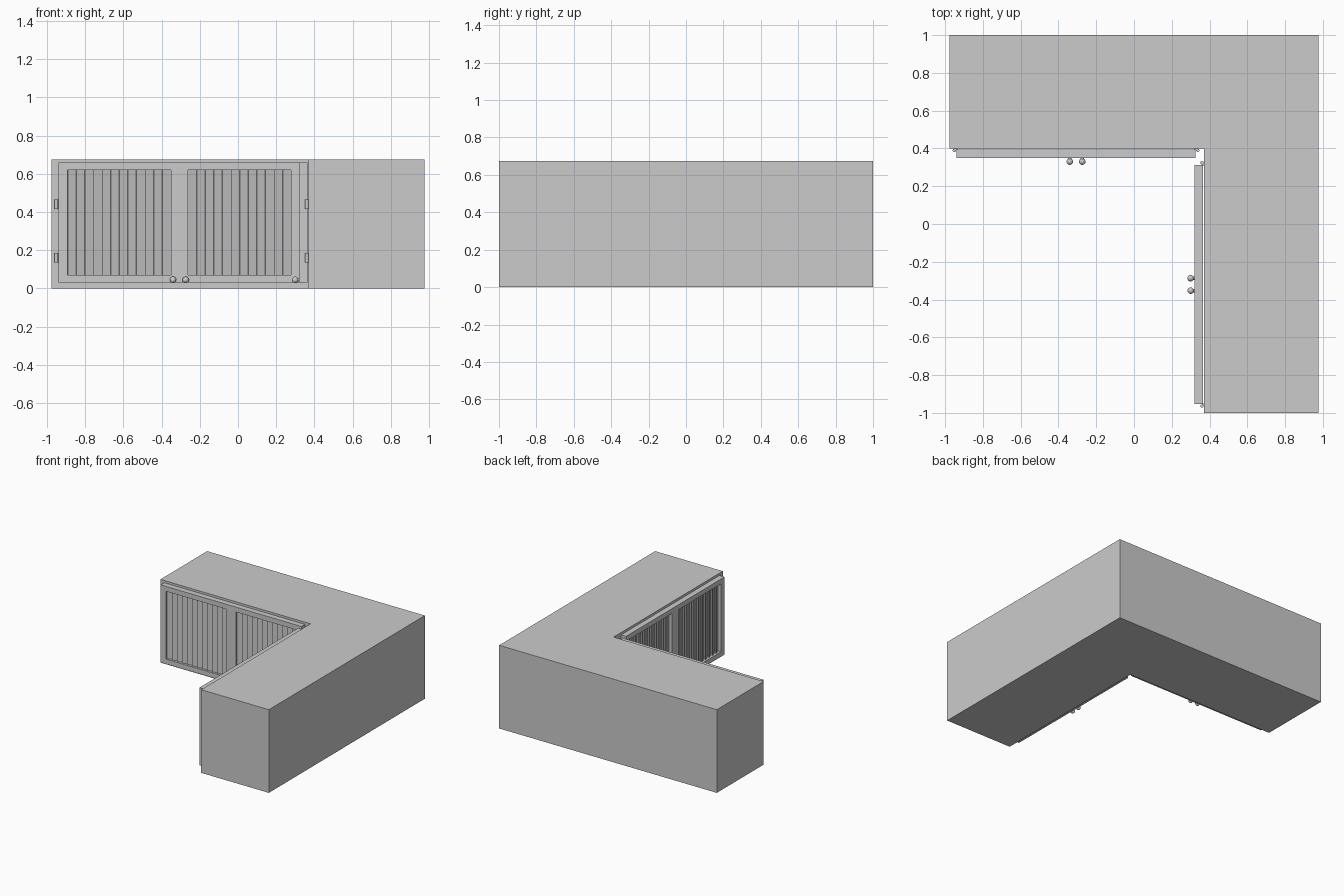
import bpy, bmesh
from math import radians
from mathutils import Matrix, Vector

if "Cube" in bpy.data.objects:
    bpy.data.objects.remove(bpy.data.objects["Cube"])

H = 0.675


def finish(name, bm, world=Matrix(), smooth=False):
    bmesh.ops.recalc_face_normals(bm, faces=bm.faces)
    me = bpy.data.meshes.new(name)
    bm.to_mesh(me)
    bm.free()
    for p in me.polygons:
        p.use_smooth = smooth
    ob = bpy.data.objects.new(name, me)
    bpy.context.collection.objects.link(ob)
    ob.matrix_world = world
    return ob


def add_box(bm, centre, size, angle=0):
    m = (Matrix.Translation(centre) @ Matrix.Rotation(angle, 4, 'Z')
         @ Matrix.Diagonal((*size, 1)))
    bmesh.ops.create_cube(bm, size=1, matrix=m)


# L-shaped cabinet body
bm = bmesh.new()
outline = [(-0.977, 0.4), (0.37, 0.4), (0.37, -1), (0.977, -1), (0.977, 1), (-0.977, 1)]
face = bm.faces.new([bm.verts.new((x, y, 0)) for x, y in outline])
ext = bmesh.ops.extrude_face_region(bm, geom=[face], use_keep_orig=True)
bmesh.ops.translate(bm, vec=(0, 0, H), verts=[v for v in ext['geom'] if isinstance(v, bmesh.types.BMVert)])
finish("cabinet_body", bm)


def door_frame(name, world, x0, x1, ix0, ix1):
    bm = bmesh.new()
    rings = []
    for y in (-0.05, -0.005):
        for a, b, c, d in ((x0, x1, 0.03, 0.66), (ix0, ix1, 0.07, 0.62)):
            rings.append([bm.verts.new((x, y, z)) for x, z in ((a, c), (b, c), (b, d), (a, d))])
    fo, fi, bo, bi = rings
    for p, q in ((fo, fi), (fi, bi), (bi, bo), (bo, fo)):
        for i in range(4):
            j = (i + 1) % 4
            bm.faces.new((p[i], p[j], q[j], q[i]))
    finish(name, bm, world)


# One pair of louvred doors; local x runs along the cabinet face, -y points out
def door_pair(label, world):
    for side, s in (("left", -1), ("right", 1)):
        tag = f"{label}_{side}"
        x0, x1 = sorted((0, s * 0.632))
        ix0, ix1 = sorted((s * 0.045, s * 0.585))
        door_frame(tag + "_door_frame", world, x0, x1, ix0, ix1)

        # vertical tilted slats
        bm = bmesh.new()
        for i in range(12):
            add_box(bm, (ix0 + 0.045 * (i + 0.5), -0.028, 0.345), (0.047, 0.006, 0.55), radians(20))
        finish(tag + "_slats", bm, world)

        # round knob on a short stem
        bm = bmesh.new()
        pos = Vector((s * 0.033, -0.07, 0.045))
        bmesh.ops.create_uvsphere(bm, u_segments=20, v_segments=12, radius=0.017,
                                  matrix=Matrix.Translation(pos))
        bmesh.ops.create_cone(bm, cap_ends=True, segments=16, radius1=0.009, radius2=0.009, depth=0.024,
                              matrix=Matrix.Translation(pos + Vector((0, 0.012, 0)))
                              @ Matrix.Rotation(radians(90), 4, 'X'))
        finish(tag + "_knob", bm, world, True)

        # barrel hinges with small leaves
        bm = bmesh.new()
        for z in (0.16, 0.44):
            bmesh.ops.create_cone(bm, cap_ends=True, segments=16, radius1=0.009, radius2=0.009, depth=0.05,
                                  matrix=Matrix.Translation((s * 0.644, -0.01, z)))
            add_box(bm, (s * 0.637, -0.004, z), (0.02, 0.006, 0.05))
        finish(tag + "_hinges", bm, world)


door_pair("back_wing", Matrix.Translation((-0.307, 0.4, 0)))
door_pair("side_wing", Matrix.Translation((0.37, -0.32, 0)) @ Matrix.Rotation(radians(-90), 4, 'Z'))

# Keep crisp rims on the knobs
for ob in bpy.context.collection.objects:
    ob.select_set(ob.name.endswith("_knob"))
    if ob.select_get():
        bpy.context.view_layer.objects.active = ob
bpy.ops.object.shade_smooth_by_angle(angle=radians(40))
